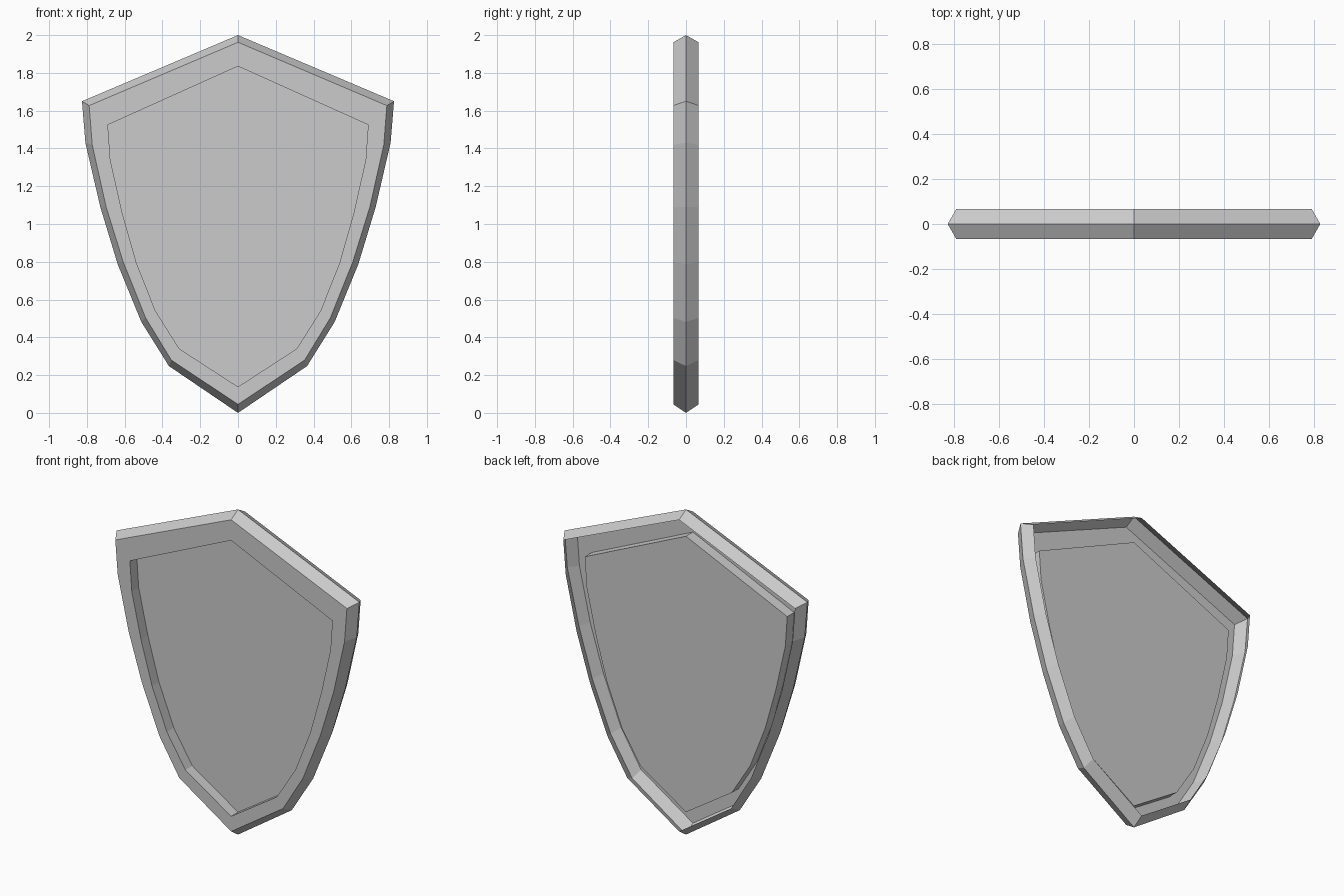
import bpy, bmesh

if "Cube" in bpy.data.objects:
    bpy.data.objects.remove(bpy.data.objects["Cube"])

# Right-half outlines (x, z), from the top point to the bottom point
OUTER = [(0, 2.0), (0.826, 1.65), (0.808, 1.43), (0.729, 1.09),
         (0.637, 0.787), (0.512, 0.482), (0.366, 0.248), (0, 0)]
LIP = [(0, 1.962), (0.788, 1.627), (0.772, 1.42), (0.698, 1.09),
       (0.608, 0.80), (0.489, 0.503), (0.353, 0.28), (0, 0.045)]
PANEL = [(0, 1.835), (0.689, 1.525), (0.676, 1.34), (0.613, 1.06),
         (0.538, 0.795), (0.437, 0.54), (0.311, 0.34), (0, 0.138)]
HALF = 0.067


def ring(bm, half, y):
    """Mirror a half outline into a closed loop of vertices."""
    full = half + [(-x, z) for x, z in half[-2:0:-1]]
    return [bm.verts.new((x, y, z)) for x, z in full]


def bridge(bm, a, b):
    n = len(a)
    for i in range(n):
        j = (i + 1) % n
        bm.faces.new((a[i], a[j], b[j], b[i]))


bm = bmesh.new()
# Open back lip, outer ridge, front lip, recess edge, recessed panel
rings = [ring(bm, LIP, HALF), ring(bm, OUTER, 0), ring(bm, LIP, -HALF),
         ring(bm, PANEL, -HALF), ring(bm, PANEL, 0)]
for a, b in zip(rings, rings[1:]):
    bridge(bm, a, b)
panel = bm.faces.new(rings[-1])

# Make the whole sheet face the front
bmesh.ops.recalc_face_normals(bm, faces=bm.faces[:])
panel.normal_update()
if panel.normal.y > 0:
    bmesh.ops.reverse_faces(bm, faces=bm.faces[:])

mesh = bpy.data.meshes.new("shield")
bm.to_mesh(mesh)
bm.free()
shield = bpy.data.objects.new("shield", mesh)
bpy.context.collection.objects.link(shield)
